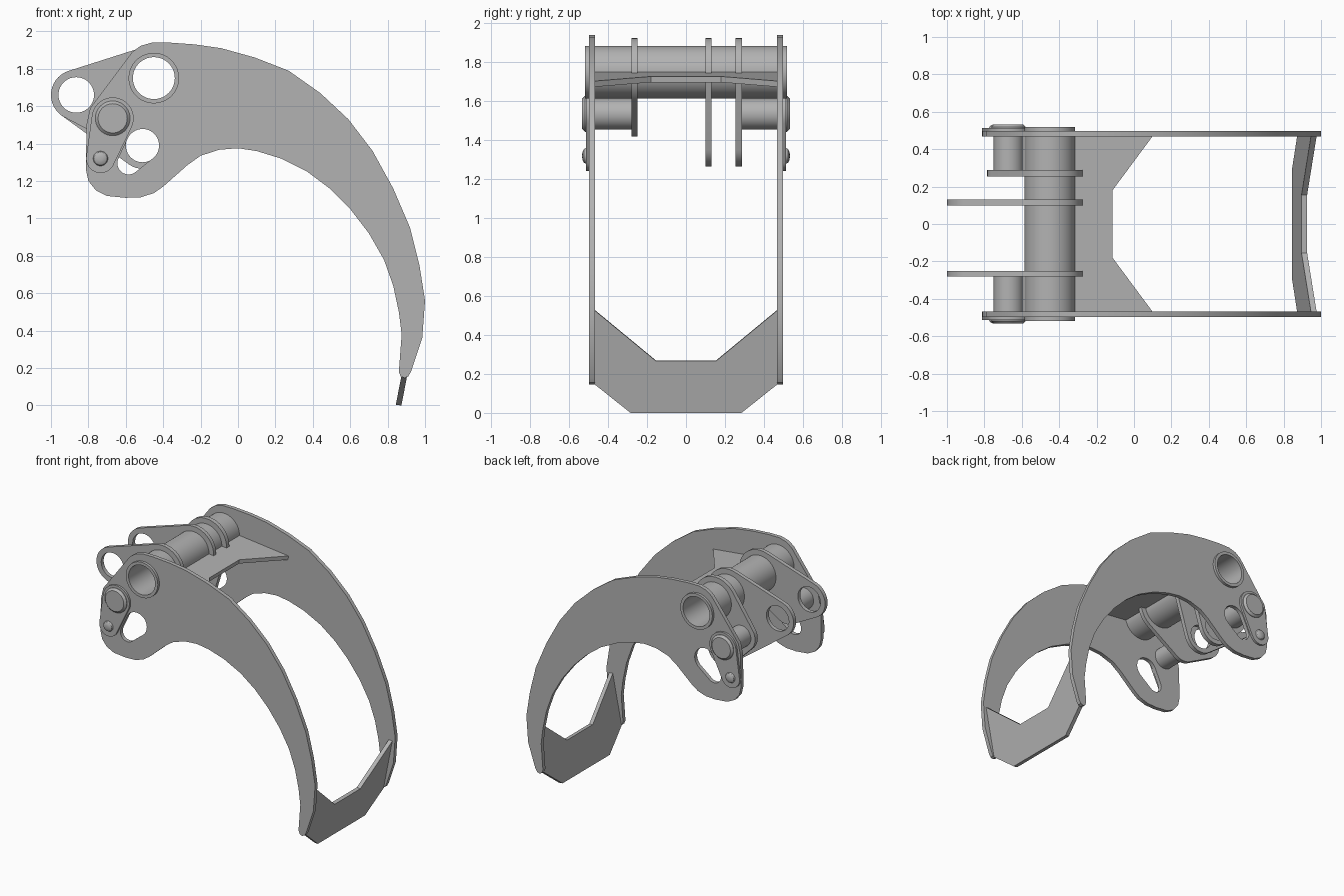
import bpy, bmesh, math
from mathutils import Vector
from mathutils.geometry import convex_hull_2d

if "Cube" in bpy.data.objects:
    bpy.data.objects.remove(bpy.data.objects["Cube"])

steel = bpy.data.materials.new("steel_grey")
steel.use_nodes = True
GREY = (0.45, 0.45, 0.45, 1)
steel.diffuse_color = GREY
steel.node_tree.nodes["Principled BSDF"].inputs["Base Color"].default_value = GREY


def circle(x, z, r, n=40):
    return [(x + r * math.cos(math.tau * i / n), z + r * math.sin(math.tau * i / n))
            for i in range(n)]


def hull(*circles):
    """Rounded outline wrapped round several (x, z, radius) circles."""
    pts = [Vector(p) for c in circles for p in circle(*c)]
    return [tuple(pts[i]) for i in convex_hull_2d(pts)]


def finish(name, mesh, smooth=True):
    obj = bpy.data.objects.new(name, mesh)
    bpy.context.collection.objects.link(obj)
    mesh.materials.clear()
    mesh.materials.append(steel)
    if smooth:
        bpy.ops.object.select_all(action="DESELECT")
        obj.select_set(True)
        bpy.context.view_layer.objects.active = obj
        bpy.ops.object.shade_smooth_by_angle(angle=math.radians(30))
    return obj


def plate(name, y0, y1, outline, *holes):
    """Flat plate in the xz plane, between two y values, with cut-outs."""
    curve = bpy.data.curves.new(name, "CURVE")
    curve.dimensions = "2D"
    curve.fill_mode = "BOTH"
    curve.extrude = abs(y1 - y0) / 2
    for ring in (outline, *holes):
        spline = curve.splines.new("POLY")
        spline.points.add(len(ring) - 1)
        for point, (x, z) in zip(spline.points, ring):
            point.co = (x, z, 0, 1)
        spline.use_cyclic_u = True
    temp = bpy.data.objects.new(name + "_curve", curve)
    bpy.context.collection.objects.link(temp)
    graph = bpy.context.evaluated_depsgraph_get()
    mesh = bpy.data.meshes.new_from_object(temp.evaluated_get(graph))
    bpy.data.objects.remove(temp)
    mid = (y0 + y1) / 2
    for v in mesh.vertices:
        x, z, d = v.co
        v.co = (x, mid - d, z)
    bm = bmesh.new()
    bm.from_mesh(mesh)
    bmesh.ops.remove_doubles(bm, verts=bm.verts, dist=1e-5)
    bmesh.ops.recalc_face_normals(bm, faces=bm.faces)
    bm.to_mesh(mesh)
    bm.free()
    return finish(name, mesh)


def turned(name, x, z, side, profile, n=40):
    """Solid turned about a y axis; profile is (radius, distance out)."""
    bm = bmesh.new()
    rings = [[bm.verts.new((px, side * d, pz)) for px, pz in circle(x, z, r, n)]
             for r, d in profile]
    for a, b in zip(rings, rings[1:]):
        for i in range(n):
            j = (i + 1) % n
            bm.faces.new((a[i], a[j], b[j], b[i]))
    bm.faces.new(rings[0])
    bm.faces.new(rings[-1])
    bmesh.ops.recalc_face_normals(bm, faces=bm.faces)
    mesh = bpy.data.meshes.new(name)
    bm.to_mesh(mesh)
    bm.free()
    return finish(name, mesh)


def slab(name, corners, offset):
    """Flat polygon given thickness by a straight offset."""
    bm = bmesh.new()
    face = bm.faces.new([bm.verts.new(c) for c in corners])
    grown = bmesh.ops.extrude_face_region(bm, geom=[face], use_keep_orig=True)
    moved = [g for g in grown["geom"] if isinstance(g, bmesh.types.BMVert)]
    bmesh.ops.translate(bm, verts=moved, vec=offset)
    bmesh.ops.recalc_face_normals(bm, faces=bm.faces)
    mesh = bpy.data.meshes.new(name)
    bm.to_mesh(mesh)
    bm.free()
    return finish(name, mesh, smooth=False)


# Shared centres
TUBE = (-.45, 1.75)
PIN = (-.67, 1.535)
BOLT = (-.735, 1.32)
END_EYE = (-.865, 1.66)
LOW_EYE = (-.51, 1.39)

# Curved side plates
claw = [(-.37, 1.94), (-.23, 1.93), (-.09, 1.91), (.09, 1.86), (.27, 1.79), (.44, 1.67),
        (.59, 1.53), (.72, 1.36), (.83, 1.16), (.92, .95), (.97, .75), (1, .56),
        (.985, .36), (.925, .18), (.91, .155), (.89, .147), (.87, .155), (.86, .18),
        (.875, .38), (.86, .5), (.83, .64), (.78, .78), (.7, .92), (.6, 1.05),
        (.49, 1.16), (.37, 1.25), (.23, 1.32), (.1, 1.36), (0, 1.375), (-.1, 1.367),
        (-.2, 1.335), (-.27, 1.285), (-.4, 1.17), (-.45, 1.135), (-.52, 1.113),
        (-.6, 1.11), (-.7, 1.12), (-.76, 1.15), (-.8, 1.2), (-.813, 1.26), (-.81, 1.5),
        (-.79, 1.59), (-.565, 1.89), (-.52, 1.923), (-.46, 1.94)]
slot = hull((*LOW_EYE, .088), (-.585, 1.295, .06))
for side, label in ((1, "back"), (-1, "front")):
    plate(label + "_side_plate", side * .468, side * .498, claw, circle(*TUBE, .13), slot)
    # Pin, its keeper plate and the domed bolt
    plate(label + "_pin_keeper", side * .497, side * .514,
          hull((*PIN, .112), (*BOLT, .077)))
    turned(label + "_pin", *PIN, side,
           [(.08, .26), (.08, .51), (.093, .51), (.093, .518), (.078, .533)])
    turned(label + "_bolt", *BOLT, side,
           [(.04, .51), (.039, .517), (.034, .525), (.022, .531), (.01, .533)])

# Hollow pivot tube
plate("pivot_tube", -.518, .518, circle(*TUBE, .135, 64), circle(*TUBE, .112, 64))

# Inner lugs
collar, pin_pad = (*TUBE, .175), (*PIN, .115)
end_pad, low_pad = (*END_EYE, .135), (*LOW_EYE, .125)
bore, end_hole, low_hole = circle(*TUBE, .13), circle(*END_EYE, .095), circle(*LOW_EYE, .09)
plate("front_lug", -.28, -.25, hull(collar, pin_pad, end_pad), bore, end_hole)
plate("middle_lug", .1, .13, hull(collar, low_pad, end_pad), bore, end_hole, low_hole)
plate("back_lug", .255, .288, hull(collar, pin_pad, low_pad), bore, low_hole)

# Sloping brace between the side plates, behind the tube
brace = [(-.33, -.47), (.1, -.47), (-.115, -.18), (-.115, .18), (.1, .47), (-.33, .47)]
slab("cross_brace", [(x, y, 1.715 - .11 * x) for x, y in brace], (-.003, 0, -.03))

# Cutting blade joining the tips
blade = [(-.47, .53), (-.155, .27), (.155, .27), (.47, .53),
         (.47, .15), (.285, .003), (-.285, .003), (-.47, .15)]
slab("tip_blade", [(.843 + .195 * z, y, z) for y, z in blade], (.03, 0, -.003))
